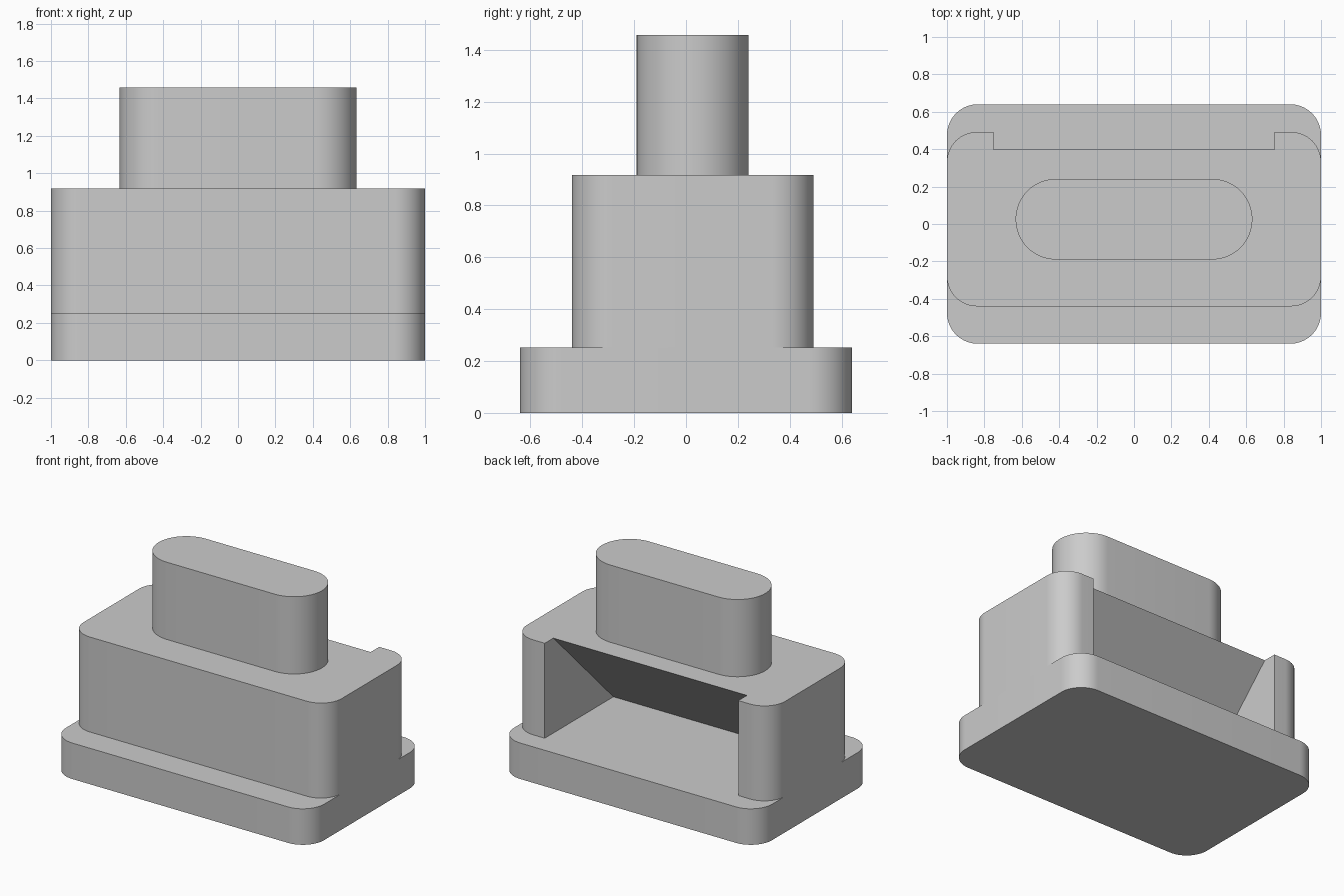
import bpy, bmesh
from math import radians, sin, cos, pi

cube = bpy.data.objects.get("Cube")
if cube:
    bpy.data.objects.remove(cube, do_unlink=True)

grey = bpy.data.materials.new("plain grey")
grey.use_nodes = True
colour = (0.6, 0.6, 0.6, 1)
grey.diffuse_color = colour
grey.node_tree.nodes["Principled BSDF"].inputs["Base Color"].default_value = colour


def prism(name, profile, offset):
    """Extrude a closed planar profile by an offset vector."""
    bm = bmesh.new()
    base = bm.faces.new([bm.verts.new(p) for p in profile])
    top = bmesh.ops.extrude_face_region(bm, geom=[base], use_keep_orig=True)["geom"]
    bmesh.ops.translate(bm, vec=offset,
                        verts=[v for v in top if isinstance(v, bmesh.types.BMVert)])
    bmesh.ops.recalc_face_normals(bm, faces=bm.faces)
    mesh = bpy.data.meshes.new(name)
    bm.to_mesh(mesh)
    bm.free()
    mesh.materials.append(grey)
    obj = bpy.data.objects.new(name, mesh)
    bpy.context.collection.objects.link(obj)
    return obj


def rounded_block(name, half_x, y0, y1, z0, z1, radius, steps=16):
    """Upright block with rounded vertical edges."""
    cx, cy, mid = half_x - radius, (y1 - y0) / 2 - radius, (y0 + y1) / 2
    points = []
    for i, (sx, sy) in enumerate([(1, 1), (-1, 1), (-1, -1), (1, -1)]):
        for k in range(steps + 1):
            a = (i + k / steps) * pi / 2
            points.append((sx * cx + radius * cos(a),
                           mid + sy * cy + radius * sin(a), z0))
    obj = prism(name, points, (0, 0, z1 - z0))
    bm = bmesh.new()
    bm.from_mesh(obj.data)
    bmesh.ops.remove_doubles(bm, verts=bm.verts, dist=1e-4)
    bm.to_mesh(obj.data)
    bm.free()
    return obj


# Stacked blocks
base = rounded_block("base_plate", 1, -0.64, 0.64, 0, 0.252, 0.165)
body = rounded_block("body_block", 1, -0.44, 0.492, 0.252, 0.917, 0.16)
stem = rounded_block("top_stem", 0.633, -0.19, 0.241, 0.917, 1.458, 0.2152)

# Sloped recess in the back of the body
wedge = prism("recess_cutter",
              [(-0.75, -0.37, 0.15), (-0.75, 0.68, 1.2), (-0.75, 0.68, 0.15)],
              (1.5, 0, 0))
wedge.hide_render = True
cut = body.modifiers.new("recess", "BOOLEAN")
cut.operation = "DIFFERENCE"
cut.solver = "EXACT"
cut.object = wedge
bpy.context.view_layer.objects.active = body
bpy.ops.object.modifier_apply(modifier=cut.name)
bpy.data.objects.remove(wedge, do_unlink=True)

# Smooth corners, sharp rims
for obj in bpy.context.view_layer.objects:
    obj.select_set(obj in (base, body, stem))
bpy.ops.object.shade_smooth_by_angle(angle=radians(30))
